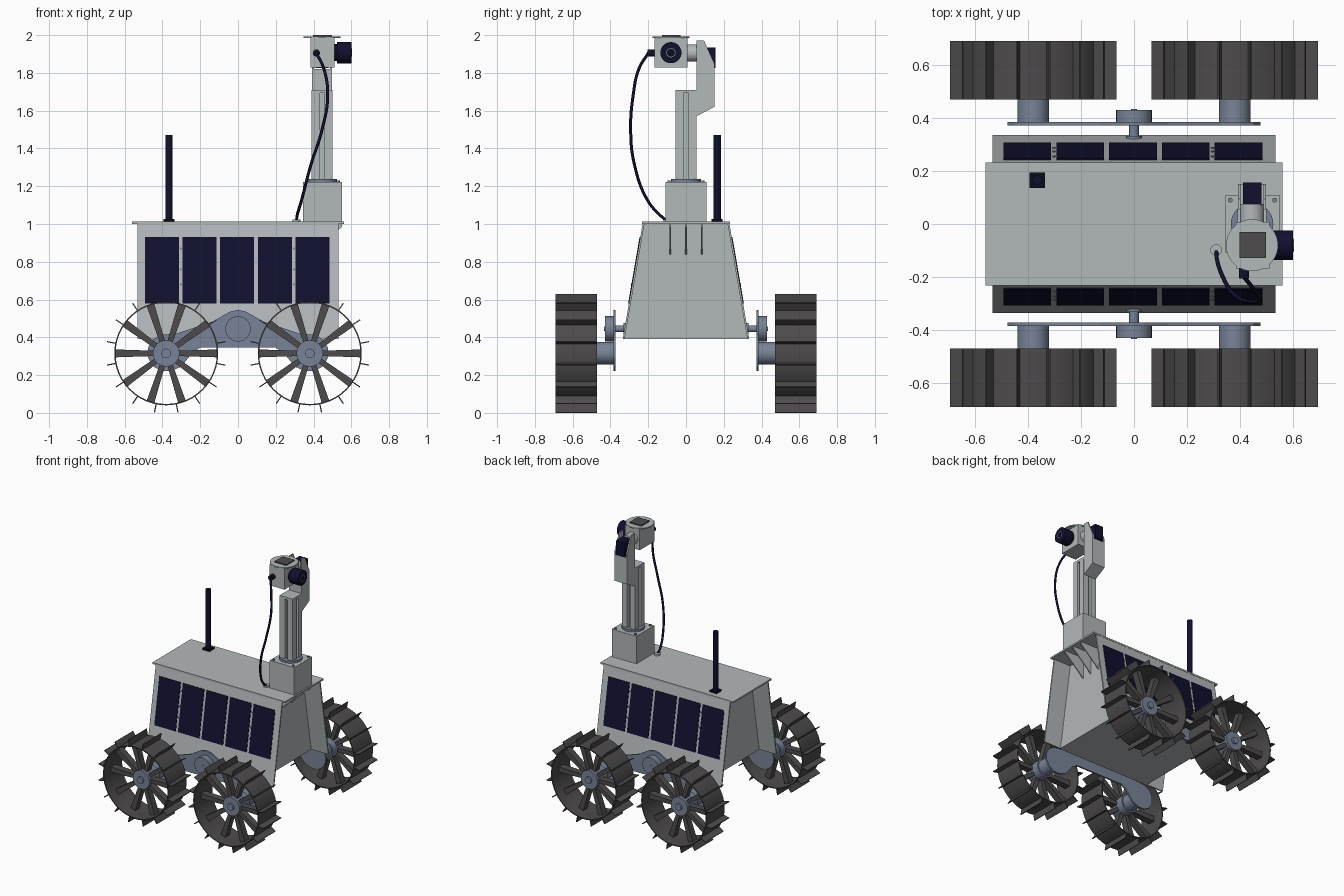
import bpy, bmesh, math
from mathutils import Vector, Matrix

cube = bpy.data.objects.get("Cube")
if cube:
    bpy.data.objects.remove(cube)


def material(name, rgb):
    m = bpy.data.materials.new(name)
    m.use_nodes = True
    m.diffuse_color = (*rgb, 1)
    m.node_tree.nodes["Principled BSDF"].inputs["Base Color"].default_value = (*rgb, 1)
    return m


SHELL = material("light grey", (0.45, 0.48, 0.49))
STEEL = material("blue grey", (0.19, 0.23, 0.31))
RUBBER = material("dark grey", (0.075, 0.07, 0.073))
NAVY = material("navy", (0.005, 0.005, 0.028))
BLACK = material("black", (0.004, 0.004, 0.012))


def finish(name, bm, mat, smooth=False):
    bmesh.ops.recalc_face_normals(bm, faces=bm.faces)
    mesh = bpy.data.meshes.new(name)
    bm.to_mesh(mesh)
    bm.free()
    mesh.materials.append(mat)
    ob = bpy.data.objects.new(name, mesh)
    bpy.context.collection.objects.link(ob)
    if smooth:
        bpy.ops.object.select_all(action="DESELECT")
        ob.select_set(True)
        bpy.context.view_layer.objects.active = ob
        bpy.ops.object.shade_smooth_by_angle(angle=math.radians(35))
    return ob


def add_box(bm, lo, hi, turn=Matrix()):
    lo, hi = Vector(lo), Vector(hi)
    place = Matrix.Translation((lo + hi) / 2) @ Matrix.Diagonal((*(hi - lo), 1))
    bmesh.ops.create_cube(bm, size=1, matrix=turn @ place)


def box(name, lo, hi, mat):
    bm = bmesh.new()
    add_box(bm, lo, hi)
    return finish(name, bm, mat)


def rod(name, start, end, radius, mat, sides=32):
    a, b = Vector(start), Vector(end)
    bm = bmesh.new()
    turn = (b - a).to_track_quat("Z", "Y").to_matrix().to_4x4()
    bmesh.ops.create_cone(bm, cap_ends=True, segments=sides, radius1=radius, radius2=radius,
                          depth=(b - a).length, matrix=Matrix.Translation((a + b) / 2) @ turn)
    return finish(name, bm, mat, True)


def prism(name, outline, axis, start, end, mat):
    """Extrude an outline of (y, z) along x, or of (x, z) along y."""
    bm = bmesh.new()
    spot = (lambda p, t: (t, *p)) if axis == "x" else (lambda p, t: (p[0], t, p[1]))
    face = bm.faces.new([bm.verts.new(spot(p, start)) for p in outline])
    out = bmesh.ops.extrude_face_region(bm, geom=[face])
    shift = spot((0, 0), end - start)
    bmesh.ops.translate(bm, vec=shift, verts=[v for v in out["geom"] if isinstance(v, bmesh.types.BMVert)])
    return finish(name, bm, mat)


# Body: inset core, overhanging sloped side walls and lid
TOP, BOTTOM, Y_TOP, Y_BOTTOM = 1.0, 0.39, 0.23, 0.335


def wall_y(z):
    return Y_TOP + (TOP - z) / (TOP - BOTTOM) * (Y_BOTTOM - Y_TOP)


prism("body_core", [(-0.325, BOTTOM), (0.325, BOTTOM), (0.222, TOP), (-0.222, TOP)], "x", -0.39, 0.39, SHELL)
box("lid", (-0.56, -0.232, TOP), (0.56, 0.232, 1.012), SHELL)

for s, side in ((-1, "right"), (1, "left")):
    strip = [(s * (wall_y(z) - d), z) for z, d in ((BOTTOM, 0), (TOP, 0), (TOP, 0.01), (BOTTOM, 0.01))]
    prism(f"side_wall_{side}", strip, "x", -0.533, 0.533, SHELL)

    # Solar panels lying on the sloped wall
    for i in range(5):
        x = (i - 2) * 0.199 - 0.004
        plate = [(s * (wall_y(z) + d), z) for z, d in ((0.58, -0.002), (0.93, -0.002), (0.93, 0.004), (0.58, 0.004))]
        prism(f"solar_panel_{side}_{i + 1}", plate, "x", x - 0.09, x + 0.09, NAVY)
    for x in (-0.302, 0.296):
        for z in (0.68, 0.76, 0.87):
            y = s * wall_y(z)
            rod(f"panel_bolt_{side}", (x, y - s * 0.004, z), (x, y + s * 0.005, z), 0.006, STEEL, 8)

    # Rocker arm: half outline mirrored across the pivot
    half = [(0, 0.545), (0.04, 0.537), (0.08, 0.515), (0.13, 0.485), (0.22, 0.455), (0.33, 0.418)]
    for k in range(7):
        a = math.radians(75 - k * 30)
        half.append((0.38 + 0.1 * math.cos(a), 0.318 + 0.1 * math.sin(a)))
    half += [(0.3, 0.245), (0.24, 0.32), (0.2, 0.345)]
    arm = half + [(-x, z) for x, z in reversed(half[1:])]
    prism(f"rocker_arm_{side}", arm, "y", s * 0.372, s * 0.384, STEEL)
    rod(f"pivot_axle_{side}", (0, s * 0.3, 0.445), (0, s * 0.38, 0.445), 0.018, STEEL)
    rod(f"pivot_collar_{side}", (0, s * 0.315, 0.445), (0, s * 0.332, 0.445), 0.03, STEEL)
    rod(f"pivot_disc_{side}", (0, s * 0.38, 0.445), (0, s * 0.43, 0.445), 0.067, STEEL)
    rod(f"pivot_pin_{side}", (0, s * 0.42, 0.445), (0, s * 0.433, 0.445), 0.012, STEEL, 12)

# Wheels: thin rim, blade treads, tapered spokes, hub
WHEEL_Z, RIM = 0.315, 0.275
for s, side in ((-1, "right"), (1, "left")):
    for x in (-0.38, 0.38):
        tag = f"{side}_{'front' if x > 0 else 'rear'}"
        centre = Matrix.Translation((x, s * 0.58, WHEEL_Z))
        bm = bmesh.new()
        n = 48
        rings = []
        for r, y in ((RIM, -0.11), (RIM, 0.11), (RIM - 0.007, 0.11), (RIM - 0.007, -0.11)):
            rings.append([bm.verts.new(centre @ Vector((r * math.cos(k * math.tau / n), y, r * math.sin(k * math.tau / n))))
                          for k in range(n)])
        for j in range(4):
            a, b = rings[j], rings[(j + 1) % 4]
            for k in range(n):
                m = (k + 1) % n
                bm.faces.new((a[k], a[m], b[m], b[k]))
        finish(f"wheel_rim_{tag}", bm, RUBBER, True)

        bm = bmesh.new()
        for k in range(16):
            turn = centre @ Matrix.Rotation((k + 0.5) * math.tau / 16, 4, "Y")
            add_box(bm, (RIM - 0.004, -0.11, -0.003), (0.32, 0.11, 0.003), turn)
        finish(f"wheel_treads_{tag}", bm, RUBBER)

        bm = bmesh.new()
        for k in range(10):
            turn = centre @ Matrix.Rotation(k * math.tau / 10, 4, "Y")
            old = set(bm.verts)
            add_box(bm, (0.05, -0.025, -0.021), (RIM - 0.003, 0.025, 0.021), turn)
            for v in set(bm.verts) - old:
                p = turn.inverted() @ v.co
                if p.x < 0.1:
                    v.co = turn @ Vector((p.x, p.y, p.z * 0.65))
        finish(f"wheel_spokes_{tag}", bm, RUBBER)
        rod(f"drive_motor_{tag}", (x, s * 0.38, WHEEL_Z), (x, s * 0.5, WHEEL_Z), 0.06, STEEL)
        rod(f"wheel_hub_{tag}", (x, s * 0.5, WHEEL_Z), (x, s * 0.625, WHEEL_Z), 0.07, STEEL)
        rod(f"hub_cap_{tag}", (x, s * 0.62, WHEEL_Z), (x, s * 0.64, WHEEL_Z), 0.025, STEEL)

# Antenna
box("antenna_base", (-0.394, 0.136, 1.01), (-0.336, 0.194, 1.026), BLACK)
rod("antenna", (-0.365, 0.165, 1.02), (-0.365, 0.165, 1.472), 0.019, NAVY, 16)

# Mast pedestal with gussets under the lid
MX = 0.445
box("mast_pedestal", (0.343, -0.108, 1.01), (0.55, 0.108, 1.222), SHELL)
for y in (-0.083, 0, 0.083):
    prism("mast_gusset", [(0.385, 1.0), (0.55, 1.0), (0.55, 0.985), (0.385, 0.835)], "y", y - 0.004, y + 0.004, SHELL)
for x in (0.363, 0.53):
    for y in (-0.09, 0.09):
        rod("pedestal_bolt", (x, y, 1.215), (x, y, 1.23), 0.009, STEEL, 12)
rod("mast_flange", (MX, 0, 1.22), (MX, 0, 1.238), 0.08, STEEL)

# Slotted mast: square section with a groove in every face
corner = [(0.055, 0.012), (0.055, 0.055), (0.012, 0.055), (0.012, 0.03)]
section = [p for k in range(4) for p in
           [(x * c - y * d, x * d + y * c) for x, y in [(0.03, 0.012)] + corner
            for c, d in [((1, 0, -1, 0)[k], (0, 1, 0, -1)[k])]]]
bm = bmesh.new()
face = bm.faces.new([bm.verts.new((MX + x, y, 1.23)) for x, y in section])
out = bmesh.ops.extrude_face_region(bm, geom=[face])
bmesh.ops.translate(bm, vec=(0, 0, 0.465), verts=[v for v in out["geom"] if isinstance(v, bmesh.types.BMVert)])
finish("mast_column", bm, SHELL)
box("mast_cap", (MX - 0.055, -0.055, 1.693), (MX + 0.055, 0.056, 1.71), SHELL)

# Camera bracket and tilt motor
prism("bracket_base", [(0.055, 1.57), (0.15, 1.62), (0.15, 1.82), (0.055, 1.82)], "x", 0.392, 0.498, SHELL)
cheek = [(0.055, 1.8), (0.15, 1.8), (0.15, 1.85), (0.095, 1.972), (0.055, 1.972)]
for x in (0.392, 0.488):
    prism("bracket_cheek", cheek, "x", x, x + 0.01, SHELL)
box("tilt_motor", (0.41, 0.07, 1.825), (0.48, 0.157, 1.935), NAVY)
rod("tilt_shaft", (MX, -0.01, 1.905), (MX, 0.075, 1.905), 0.045, SHELL)

# Camera head
HY, HZ = -0.08, 1.907
box("camera_head", (0.385, -0.168, 1.828), (0.51, 0.008, 1.988), SHELL)
rod("head_top_plate", (MX, HY, 1.984), (MX, HY, 1.992), 0.098, SHELL, 40)
box("head_top_patch", (0.397, -0.128, 1.99), (0.497, -0.03, 2.0), RUBBER)
rod("lens_collar", (0.5, HY, HZ), (0.53, HY, HZ), 0.045, BLACK)
rod("lens_barrel", (0.525, HY, HZ), (0.6, HY, HZ), 0.056, NAVY)
rod("lens_ring", (0.598, HY, HZ), (0.602, HY, HZ), 0.025, STEEL)
rod("lens_glass", (0.6, HY, HZ), (0.603, HY, HZ), 0.021, BLACK)

# Cable from head to lid
rod("cable_plug", (0.415, -0.16, 1.905), (0.415, -0.205, 1.905), 0.019, NAVY, 16)
rod("cable_gland", (0.31, -0.098, 1.01), (0.31, -0.098, 1.024), 0.022, SHELL, 20)
path = [(0.415, -0.2, 1.905), (0.455, -0.25, 1.82), (0.475, -0.28, 1.68), (0.445, -0.293, 1.5),
        (0.385, -0.272, 1.31), (0.335, -0.2, 1.12), (0.312, -0.13, 1.04), (0.31, -0.1, 1.015)]
curve = bpy.data.curves.new("cable", "CURVE")
curve.dimensions = "3D"
curve.bevel_depth = 0.008
curve.bevel_resolution = 2
curve.resolution_u = 8
spline = curve.splines.new("BEZIER")
spline.bezier_points.add(len(path) - 1)
for point, co in zip(spline.bezier_points, path):
    point.co = co
    point.handle_left_type = point.handle_right_type = "AUTO"
curve.materials.append(NAVY)
bpy.context.collection.objects.link(bpy.data.objects.new("cable", curve))
